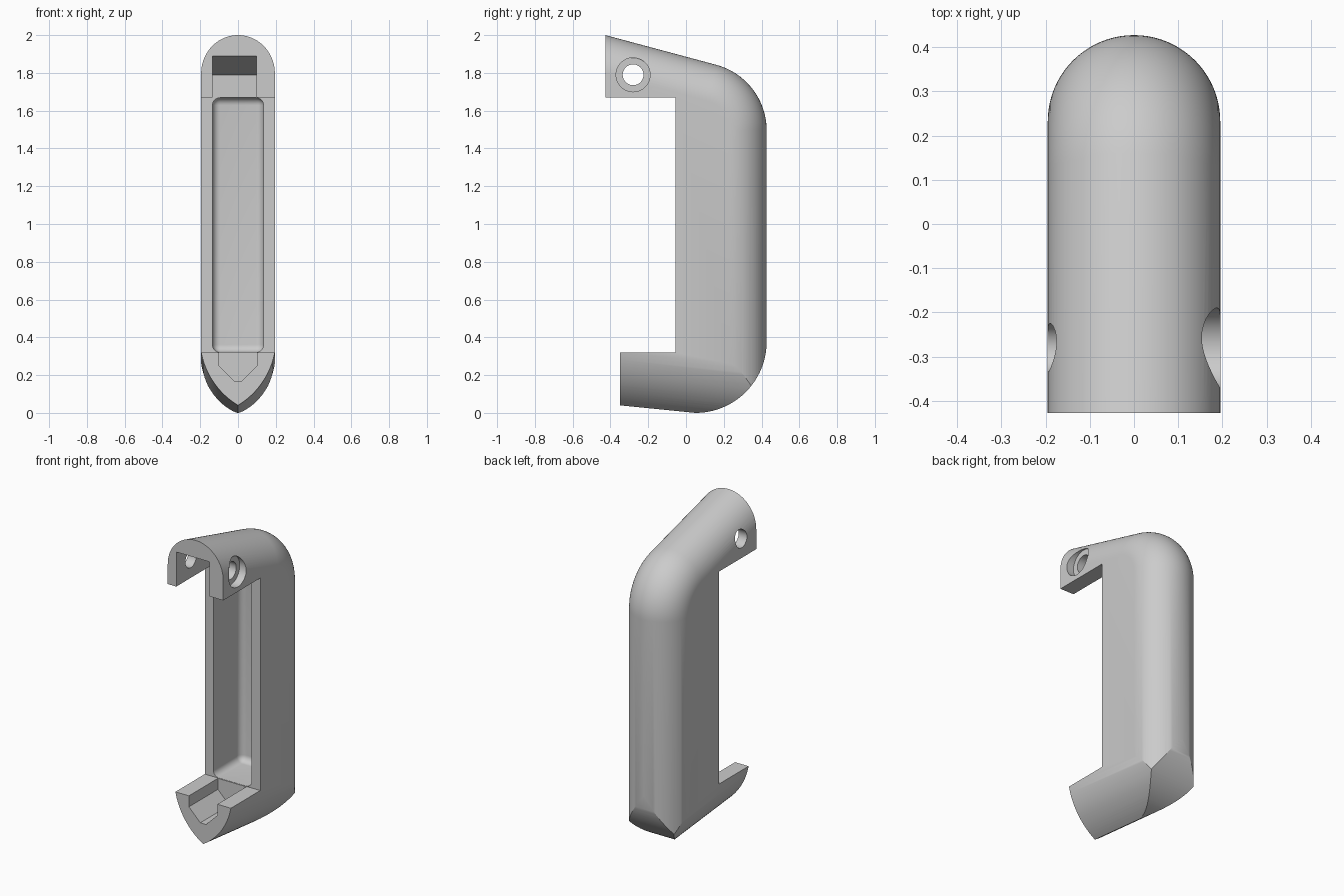
import bpy
import bmesh
from math import cos, sin, tan, pi, radians, sqrt, asin, atan2

cube = bpy.data.objects.get("Cube")
if cube:
    bpy.data.objects.remove(cube)

HALF = 0.195                 # half width and rounding radius
FRONT, BACK = -0.427, 0.427
LIP, GRIP = -0.35, -0.055    # lower arm tip, grip front face
LOW, HIGH = 0.32, 1.67       # inner faces of the two arms
SLOPE = radians(15)
BEND = 0.36

grey = bpy.data.materials.new("plain grey")
grey.use_nodes = True
colour = (0.6, 0.6, 0.6, 1)
grey.diffuse_color = colour
grey.node_tree.nodes["Principled BSDF"].inputs["Base Color"].default_value = colour


def new_object(name, bm):
    bmesh.ops.recalc_face_normals(bm, faces=bm.faces)
    mesh = bpy.data.meshes.new(name)
    bm.to_mesh(mesh)
    bm.free()
    obj = bpy.data.objects.new(name, mesh)
    bpy.context.collection.objects.link(obj)
    return obj


def loft(name, rings):
    """Solid through rings of equal length, capped at both ends."""
    bm = bmesh.new()
    loops = [[bm.verts.new(p) for p in ring] for ring in rings]
    for a, b in zip(loops, loops[1:]):
        for i in range(len(a)):
            j = (i + 1) % len(a)
            bm.faces.new((a[i], a[j], b[j], b[i]))
    bm.faces.new(loops[0])
    bm.faces.new(loops[-1])
    return new_object(name, bm)


def prism_x(name, outline, x0, x1):
    return loft(name, [[(x, y, z) for y, z in outline] for x in (x0, x1)])


def cylinder_x(name, y, z, r, x0, x1, n=64):
    ring = [(y + r * cos(2 * pi * i / n), z + r * sin(2 * pi * i / n)) for i in range(n)]
    return prism_x(name, ring, x0, x1)


def cut(obj, cutter, operation="DIFFERENCE"):
    mod = obj.modifiers.new(cutter.name, "BOOLEAN")
    mod.object, mod.operation, mod.solver = cutter, operation, "EXACT"
    graph = bpy.context.evaluated_depsgraph_get()
    mesh = bpy.data.meshes.new_from_object(obj.evaluated_get(graph))
    obj.modifiers.clear()
    obj.data = mesh
    bpy.data.objects.remove(cutter)


# Handle: side outline in layers across the width, rounded on the outer edge
def side_outline(inset):
    y_c = BACK - BEND
    tangent_z = 2.0 - tan(SLOPE) * (y_c + BEND * sin(SLOPE) - FRONT)
    z_c = tangent_z - BEND * cos(SLOPE)
    pts = [(FRONT, 2.0 - inset / cos(SLOPE))]
    for i in range(25):
        a = (pi / 2 - SLOPE) * (1 - i / 24)
        pts.append((y_c + (BEND - inset) * cos(a), z_c + (BEND - inset) * sin(a)))
    pts += [(BACK - inset, -0.3), (LIP, -0.3), (LIP, LOW),
            (GRIP, LOW), (GRIP, HIGH), (FRONT, HIGH)]
    return pts


layers = []
STEPS = 40
for i in range(STEPS + 1):
    a = pi * i / STEPS
    layers.append([(-HALF * cos(a), y, z) for y, z in side_outline(HALF * (1 - sin(a)))])
handle = loft("handle", layers)

# Lower heel: curved underside running straight across
R = BACK - 0.05
heel = [(0.05 + R * sin(t), R - R * cos(t)) for t in [pi / 2 * i / 32 for i in range(33)]]
heel += [(BACK + 0.1, R), (BACK + 0.1, 2.2), (-0.6, 2.2), (-0.6, 0.0)]
cut(handle, prism_x("heel_shape", heel, -0.4, 0.4), "INTERSECT")

# Lower arm: pointed keel section running front to back
depth, arch = LOW - 0.04, 0.42
chord = sqrt(HALF ** 2 + depth ** 2)
mid, half_angle = atan2(-HALF, depth), asin(chord / 2 / arch)
back_off = arch * cos(half_angle)
c_x = HALF / 2 - back_off * cos(mid)
c_z = depth / 2 - back_off * sin(mid)
side = []
for i in range(21):
    a = mid - half_angle + 2 * half_angle * i / 20
    side.append((c_x + arch * cos(a), c_z + arch * sin(a)))
side[0] = (0, 0)
side.append((HALF + 0.003, depth + 0.01))
side.append((HALF + 0.003, 2.3))
section = side + [(-x, z) for x, z in reversed(side[1:])]
keel = [[(x, y, z + 0.04 - 0.1 * (y - LIP)) for x, z in section] for y in (-0.6, 0.6)]
cut(handle, loft("keel_shape", keel), "INTERSECT")

# Grip pocket with rounded corners
bm = bmesh.new()
bmesh.ops.create_cube(bm, size=1)
for v in bm.verts:
    v.co = (v.co.x * 0.27, 0.04 + v.co.y * 0.36, (LOW + HIGH) / 2 + v.co.z * (HIGH - LOW - 0.003))
bmesh.ops.bevel(bm, geom=bm.edges[:], offset=0.04, segments=8, profile=0.5, affect="EDGES")
cut(handle, new_object("pocket", bm))

# Upper arm slot with sloping ceiling
ceiling = [(-0.6, 1.79 + tan(SLOPE) * (GRIP + 0.6)), (GRIP, 1.79), (GRIP, 1.6), (-0.6, 1.6)]
cut(handle, prism_x("upper_slot", ceiling, -0.135, 0.097))

# Lower arm channel with chamfered floor
channel = [(-0.1, 0.4), (-0.1, 0.25), (-0.02, 0.17), (0.02, 0.17), (0.1, 0.25), (0.1, 0.4)]
cut(handle, loft("lower_channel", [[(x, y, z) for x, z in channel] for y in (-0.5, GRIP - 0.004)]))

# Pin hole and its counterbore
cut(handle, cylinder_x("pin_hole", -0.28, 1.79, 0.055, -0.4, 0.4))
cut(handle, cylinder_x("counterbore", -0.28, 1.79, 0.09, 0.145, 0.4))

handle.data.materials.clear()
handle.data.materials.append(grey)
for poly in handle.data.polygons:
    poly.material_index = 0
bpy.ops.object.select_all(action="DESELECT")
handle.select_set(True)
bpy.context.view_layer.objects.active = handle
bpy.ops.object.shade_smooth_by_angle(angle=radians(25))
